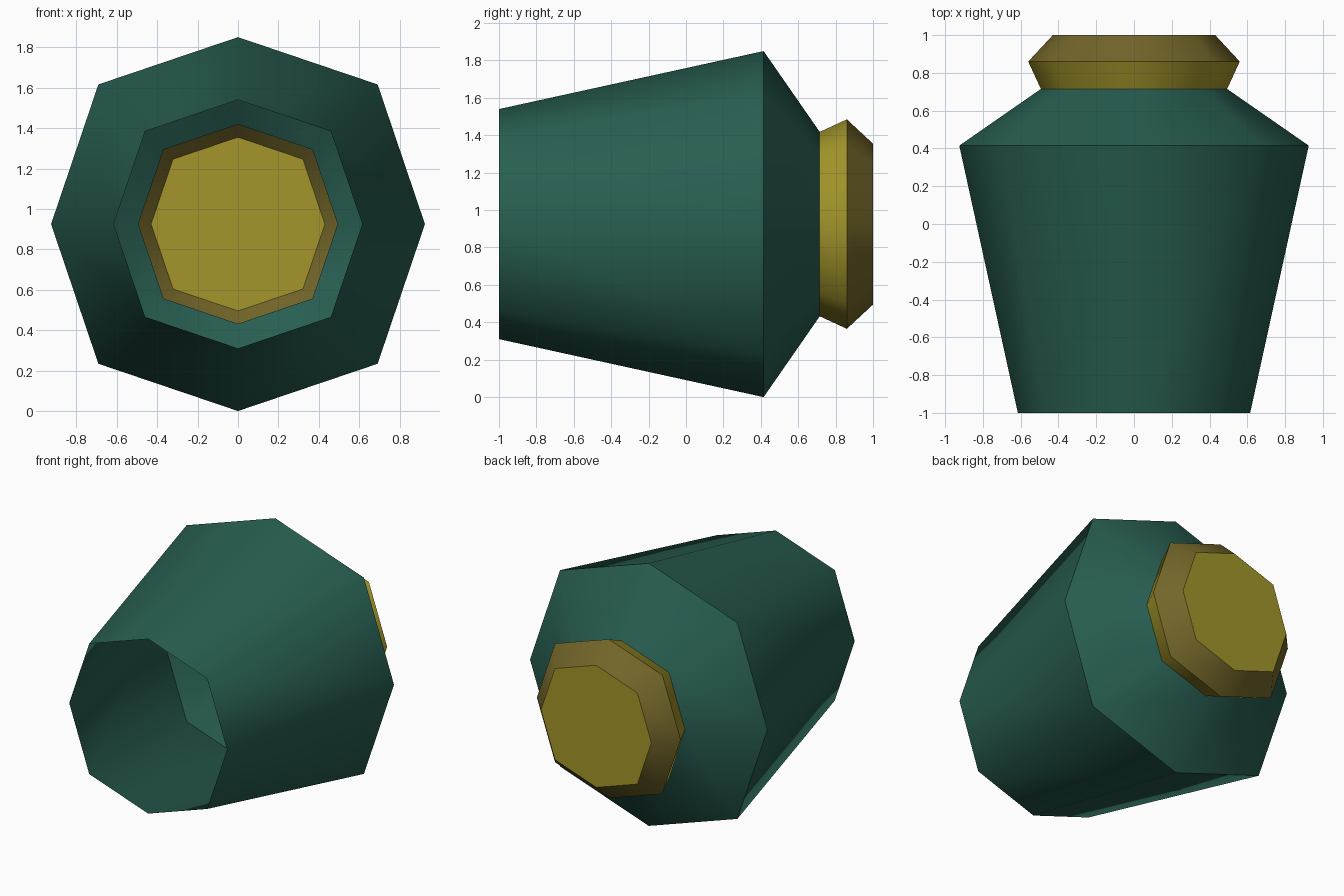
import bpy, bmesh

if "Cube" in bpy.data.objects:
    bpy.data.objects.remove(bpy.data.objects["Cube"])

CENTRE_Z = 0.925
DIAG = 0.747  # diagonal corner offset relative to the axis corners


def material(name, rgb):
    m = bpy.data.materials.new(name)
    m.diffuse_color = (*rgb, 1.0)
    m.use_nodes = True
    m.node_tree.nodes["Principled BSDF"].inputs["Base Color"].default_value = m.diffuse_color
    return m


green = material("dark green", (0.021, 0.112, 0.083))
yellow = material("yellow", (0.37, 0.305, 0.024))
brown = material("olive brown", (0.17, 0.132, 0.022))


def ring(bm, y, r):
    d = r * DIAG
    pts = [(r, 0), (d, d), (0, r), (-d, d), (-r, 0), (-d, -d), (0, -r), (d, -d)]
    return [bm.verts.new((x, y, CENTRE_Z + z)) for x, z in pts]


def shell(name, profile, mats, cap=None):
    """Eight-sided open shell along y; mats gives one colour per band."""
    bm = bmesh.new()
    rings = [ring(bm, y, r) for y, r in profile]
    slots = list(dict.fromkeys(mats + ([cap] if cap else [])))
    for a, b, m in zip(rings, rings[1:], mats):
        for i in range(8):
            j = (i + 1) % 8
            f = bm.faces.new((a[j], a[i], b[i], b[j]))
            f.material_index = slots.index(m)
    if cap:
        bm.faces.new(rings[-1][::-1]).material_index = slots.index(cap)
    # smooth around the sides, crisp along each ring
    for f in bm.faces:
        f.smooth = True
    for r in rings:
        for i in range(8):
            bm.edges.get((r[i], r[(i + 1) % 8])).smooth = False
    bm.normal_update()
    me = bpy.data.meshes.new(name)
    bm.to_mesh(me)
    bm.free()
    for m in slots:
        me.materials.append(m)
    ob = bpy.data.objects.new(name, me)
    bpy.context.collection.objects.link(ob)
    return ob


# hollow body, open at the front, with a tapered shoulder
shell("body", [(-1.0, 0.615), (0.415, 0.925), (0.715, 0.493)], [green, green])
# flared collar closed by a flat end
shell("collar", [(0.715, 0.493), (0.86, 0.56), (1.0, 0.43)], [yellow, brown], yellow)
